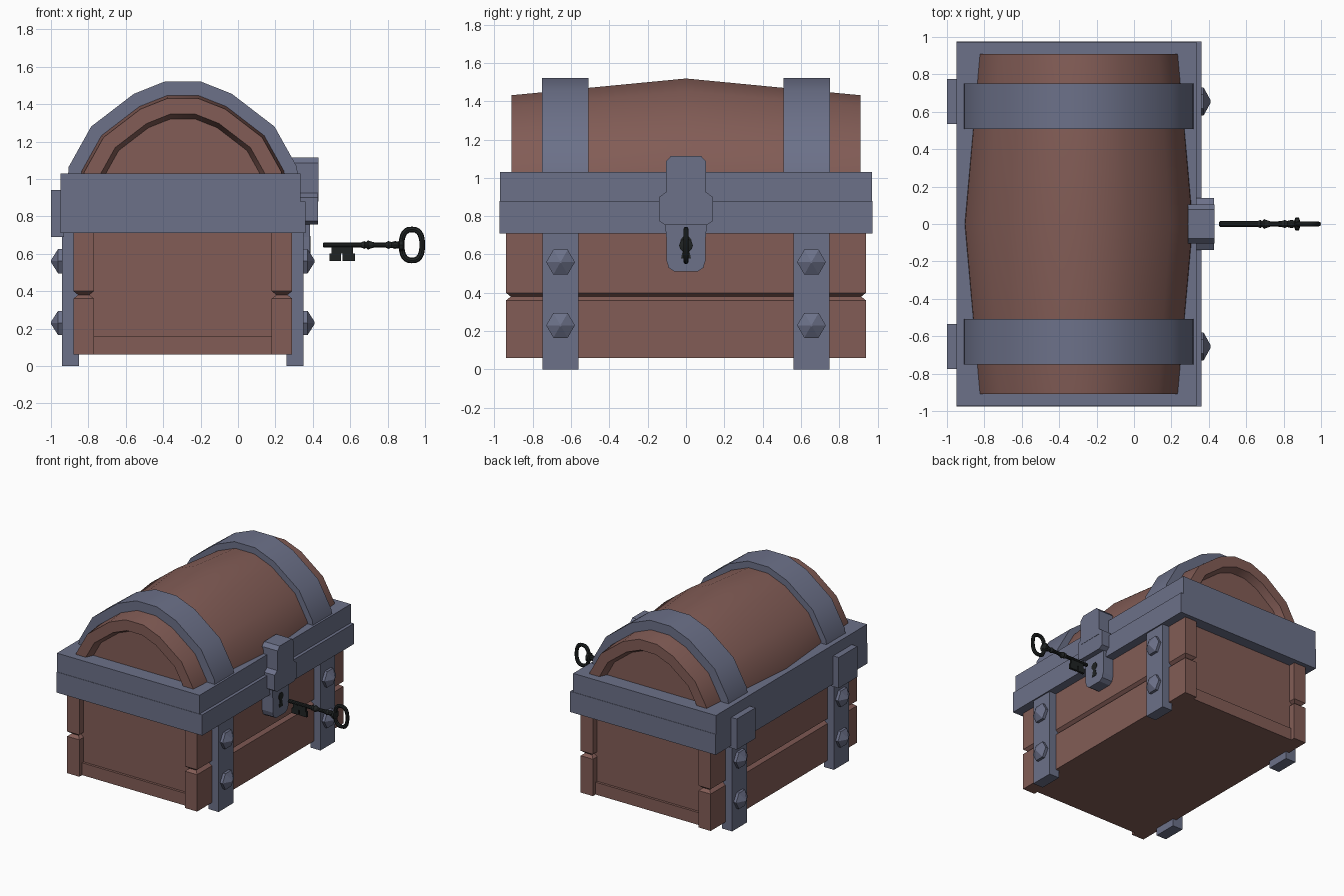
import bpy, bmesh, math
from mathutils import Vector

if "Cube" in bpy.data.objects:
    bpy.data.objects.remove(bpy.data.objects["Cube"])

CX = -0.295  # centre line of the chest


def material(name, rgb):
    m = bpy.data.materials.new(name)
    m.diffuse_color = (*rgb, 1)
    m.use_nodes = True
    m.node_tree.nodes["Principled BSDF"].inputs["Base Color"].default_value = m.diffuse_color
    return m


WOOD = material("brown wood", (0.225, 0.108, 0.093))
METAL = material("blue grey metal", (0.150, 0.165, 0.250))
BLACK = material("black iron", (0.014, 0.017, 0.017))


def loft(name, rings, mat, smooth=0, cap=True, closed=False):
    """Skin a list of equal-length point rings into one object."""
    bm = bmesh.new()
    rows = [[bm.verts.new(p) for p in r] for r in rings]
    n = len(rows[0])
    pairs = list(zip(rows, rows[1:]))
    if closed:
        pairs.append((rows[-1], rows[0]))
    for a, b in pairs:
        for i in range(n):
            j = (i + 1) % n
            bm.faces.new((a[i], a[j], b[j], b[i]))
    if cap and not closed:
        bm.faces.new(rows[0])
        bm.faces.new(rows[-1])
    bmesh.ops.recalc_face_normals(bm, faces=bm.faces)
    me = bpy.data.meshes.new(name)
    bm.to_mesh(me)
    bm.free()
    me.materials.append(mat)
    ob = bpy.data.objects.new(name, me)
    bpy.context.collection.objects.link(ob)
    if smooth:
        bpy.ops.object.select_all(action='DESELECT')
        ob.select_set(True)
        bpy.context.view_layer.objects.active = ob
        bpy.ops.object.shade_smooth_by_angle(angle=math.radians(smooth))
    return ob


def rect(x0, x1, y0, y1, z, inset=0):
    x0, x1, y0, y1 = x0 + inset, x1 - inset, y0 + inset, y1 - inset
    return [(x0, y0, z), (x1, y0, z), (x1, y1, z), (x0, y1, z)]


def box(name, x0, x1, y0, y1, z0, z1, mat):
    return loft(name, [rect(x0, x1, y0, y1, z0), rect(x0, x1, y0, y1, z1)], mat)


def plate(name, half, x0, x1, mat):
    """Extrude along x a symmetric outline given as (half width, z)."""
    pts = half + [(-y, z) for y, z in reversed(half)]
    return loft(name, [[(x, y, z) for y, z in pts] for x in (x0, x1)], mat)


def lathe(name, profile, centre, sides, mat, direction=1, smooth=0):
    """Turn (distance, radius) pairs around an x-directed axis."""
    c = Vector(centre)
    ang = [2 * math.pi * i / sides for i in range(sides)]
    return loft(name, [[c + Vector((direction * d, r * math.cos(a), r * math.sin(a)))
                        for a in ang] for d, r in profile], mat, smooth)


# Body: end panels, bottom and skirting
box("end_panels", -0.80, 0.21, -0.885, 0.885, 0.06, 0.75, WOOD)
box("end_skirting", -0.80, 0.21, -0.905, 0.905, 0.06, 0.16, WOOD)

# Long side planks with a V groove between them
for side, x0 in (("back", -0.88), ("front", 0.18)):
    r = (x0, x0 + 0.11, -0.94, 0.94)
    loft(side + "_planks", [rect(*r, 0.06), rect(*r, 0.36), rect(*r, 0.38, 0.025),
                            rect(*r, 0.40), rect(*r, 0.72)], WOOD)

# Metal rims of the body and the lid
box("body_rim", -0.95, 0.36, -0.975, 0.975, 0.71, 0.878, METAL)
box("lid_rim", -0.95, 0.335, -0.972, 0.972, 0.878, 1.03, METAL)

# Domed lid: a half profile, swelling towards the middle, with recessed ends
half = [(0.62, 0.95), (0.61, 1.065), (0.49, 1.28), (0.262, 1.455), (0.093, 1.522)]
dome = half + [(-x, z) for x, z in reversed(half)]


def arch(y, s):
    return [(CX + x * s, y, 0.85 + (z - 0.85) * s) for x, z in dome]


E = 0.865
loft("barrel_lid", [arch(-0.85, E * 0.81), arch(-0.91, E * 0.853), arch(-0.91, E),
                    arch(0, 0.995), arch(0.91, E), arch(0.91, E * 0.853),
                    arch(0.85, E * 0.81)], WOOD, 30)

for s in (-1, 1):
    tag = "_left" if s < 0 else "_right"
    # Lid bands
    loft("lid_band" + tag, [arch(s * 0.508, 1), arch(s * 0.752, 1)], METAL, 30)
    # Hinges on the back
    box("hinge" + tag, -1.0, -0.93, s * 0.655 - 0.12, s * 0.655 + 0.12, 0.69, 0.94, METAL)
    # Vertical straps and their bolts on both long sides
    for d in (-1, 1):
        where = ("_back" if d < 0 else "_front") + tag
        xs = sorted((CX + d * 0.555, CX + d * 0.645))
        box("strap" + where, *xs, s * 0.655 - 0.095, s * 0.655 + 0.095, 0, 0.72, METAL)
        for k, z in enumerate((0.23, 0.56)):
            lathe(f"bolt{where}_{k}", [(-0.01, 0.075), (0.022, 0.075), (0.06, 0.006)],
                  (CX + d * 0.645, s * 0.655, z), 6, METAL, d)

# Lock: hasp over the lid, flared catch and lock plate
plate("hasp", [(0.105, 0.88), (0.105, 1.085), (0.078, 1.115)], 0.29, 0.43, METAL)
plate("catch", [(0.11, 0.755), (0.14, 0.775), (0.14, 0.90), (0.105, 0.925)], 0.33, 0.428, METAL)
plate("lock_plate", [(0.06, 0.51), (0.09, 0.53), (0.103, 0.57), (0.103, 0.69), (0.11, 0.77)],
      0.28, 0.385, METAL)
plate("keyhole", [(0.026, 0.58), (0.013, 0.635), (0.03, 0.655), (0.03, 0.675), (0.014, 0.695)],
      0.380, 0.388, BLACK)

# Key: turned shaft, oval bow and toothed bit
KZ = 0.647
lathe("key_shaft", [(0.455, 0.011), (0.46, 0.015), (0.66, 0.015), (0.675, 0.022), (0.685, 0.016),
                    (0.695, 0.026), (0.71, 0.02), (0.73, 0.014), (0.79, 0.015), (0.805, 0.022),
                    (0.82, 0.016), (0.84, 0.022), (0.858, 0.018), (0.863, 0.036), (0.882, 0.036),
                    (0.888, 0.014)], (0, 0, KZ), 10, BLACK, smooth=30)
rings = []
for i in range(24):
    a = 2 * math.pi * i / 24
    ca, sa = math.cos(a), math.sin(a)
    ring = []
    for k in range(8):
        b = 2 * math.pi * k / 8
        o = 0.015 * math.cos(b)
        ex = math.copysign(abs(ca) ** 0.8, ca)
        ez = math.copysign(abs(sa) ** 0.8, sa)
        ring.append((0.93 + (0.055 + o) * ex, 0.014 * math.sin(b), KZ + (0.083 + o) * ez))
    rings.append(ring)
loft("key_bow", rings, BLACK, 40, closed=True)
for n, (x0, x1, z0, z1) in enumerate([(0.50, 0.615, 0.60, KZ), (0.49, 0.55, 0.56, 0.602),
                                      (0.56, 0.625, 0.56, 0.602)]):
    box(f"key_bit_{n}", x0, x1, -0.01, 0.01, z0, z1, BLACK)
